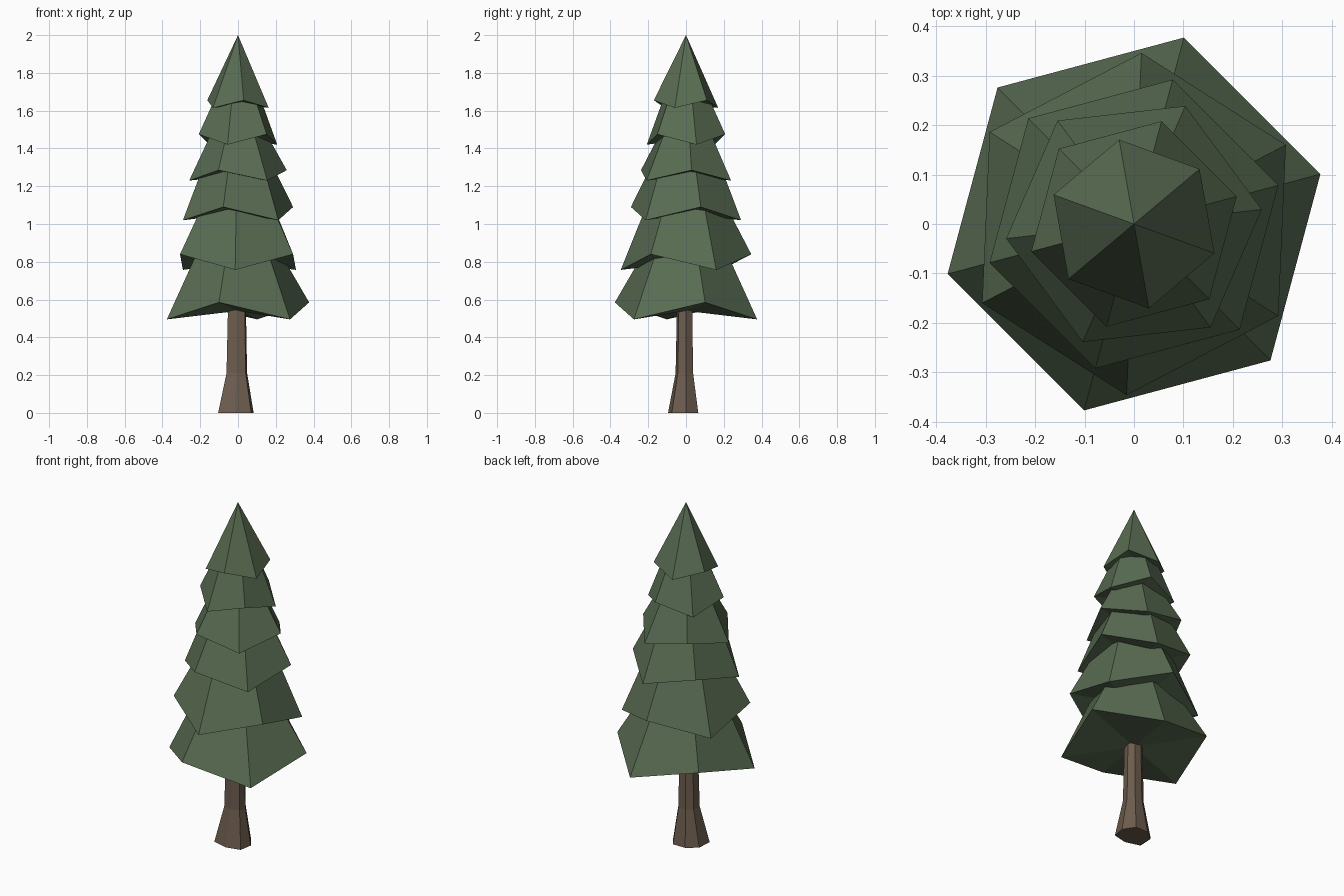
import bpy
from math import cos, sin, radians

if "Cube" in bpy.data.objects:
    bpy.data.objects.remove(bpy.data.objects["Cube"])


def material(name, rgb):
    m = bpy.data.materials.new(name)
    m.diffuse_color = (*rgb, 1)
    m.use_nodes = True
    m.node_tree.nodes["Principled BSDF"].inputs["Base Color"].default_value = m.diffuse_color
    return m


def add_mesh(name, verts, faces, mat):
    me = bpy.data.meshes.new(name)
    me.from_pydata(verts, [], faces)
    me.materials.append(mat)
    me.update()
    ob = bpy.data.objects.new(name, me)
    bpy.context.collection.objects.link(ob)
    return ob


def bridge(a, b, n):
    return [(a + i, a + (i + 1) % n, b + (i + 1) % n, b + i) for i in range(n)]


green = material("needles", (0.10, 0.15, 0.085))
brown = material("bark", (0.15, 0.107, 0.076))

# Trunk: seven-sided, flared at the foot
foot = [(-.105, -.07), (-.015, -.095), (.07, -.075), (.083, 0),
        (.04, .065), (-.04, .065), (-.1, .02)]
n = len(foot)
verts = [(x * s, y * s, z) for z, s in ((0, 1), (.21, .58), (.58, .5)) for x, y in foot]
faces = bridge(0, n, n) + bridge(n, 2 * n, n)
faces += [tuple(reversed(range(n))), tuple(range(2 * n, 3 * n))]
add_mesh("trunk", verts, faces, brown)

# Foliage tiers: radius, first corner angle, its height, next corner height, top radius, top height
tiers = [
    (.39, 15, .585, .495, .20, .90),
    (.346, 27.5, .757, .84, .20, 1.12),
    (.302, 15, 1.09, 1.02, .185, 1.32),
    (.26, 6.5, 1.285, 1.23, .11, 1.55),
    (.215, 15, 1.42, 1.475, .11, 1.70),
    (.173, 40, 1.655, 1.615, 0, 2.0),
]
for k, (r, a0, z0, z1, rt, zt) in enumerate(tiers):
    dirs = [(cos(radians(a0 + 60 * i)), sin(radians(a0 + 60 * i))) for i in range(6)]
    verts = [(r * c, r * s, z1 if i % 2 else z0) for i, (c, s) in enumerate(dirs)]
    verts.append((0, 0, (z0 + z1) / 2))
    faces = [((i + 1) % 6, i, 6) for i in range(6)]
    if rt:
        verts += [(rt * c, rt * s, zt) for c, s in dirs]
        faces += bridge(0, 7, 6) + [tuple(range(7, 13))]
    else:
        verts.append((0, 0, zt))
        faces += [(i, (i + 1) % 6, 7) for i in range(6)]
    add_mesh(f"foliage_tier_{k + 1}", verts, faces, green)
